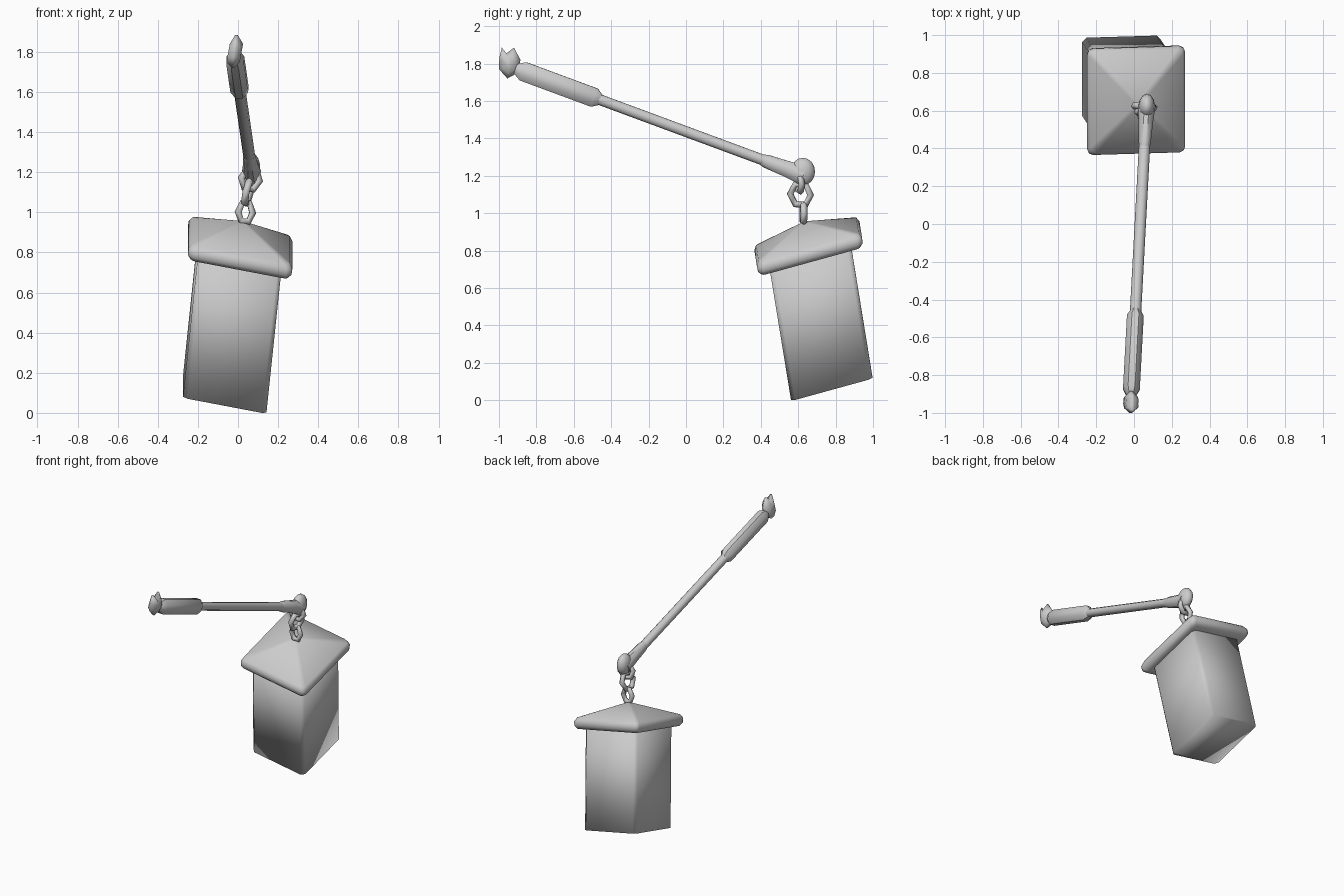
import bpy, bmesh, math
from mathutils import Matrix, Vector

old = bpy.data.objects.get("Cube")
if old:
    bpy.data.objects.remove(old)

grey = bpy.data.materials.new("light_grey")
grey.use_nodes = True
colour = (0.6, 0.6, 0.6, 1)
grey.diffuse_color = colour
grey.node_tree.nodes["Principled BSDF"].inputs["Base Color"].default_value = colour


def finish(name, bm, smooth_angle=180, inward=False):
    bmesh.ops.recalc_face_normals(bm, faces=bm.faces)
    if inward:
        bmesh.ops.reverse_faces(bm, faces=bm.faces)
    mesh = bpy.data.meshes.new(name)
    bm.to_mesh(mesh)
    bm.free()
    mesh.materials.append(grey)
    obj = bpy.data.objects.new(name, mesh)
    bpy.context.collection.objects.link(obj)
    bpy.ops.object.select_all(action='DESELECT')
    bpy.context.view_layer.objects.active = obj
    obj.select_set(True)
    if smooth_angle >= 180:
        bpy.ops.object.shade_smooth()
    else:
        bpy.ops.object.shade_smooth_by_angle(angle=math.radians(smooth_angle))


def loft(bm, rings):
    """Skin a list of equally long point rings and cap both ends."""
    loops = [[bm.verts.new(p) for p in ring] for ring in rings]
    n = len(loops[0])
    for a, b in zip(loops, loops[1:]):
        for i in range(n):
            j = (i + 1) % n
            bm.faces.new((a[i], a[j], b[j], b[i]))
    bm.faces.new(loops[0])
    bm.faces.new(loops[-1])


def rounded_rect(hx, hy, r, z, steps):
    ring = []
    for k, (sx, sy) in enumerate([(1, 1), (-1, 1), (-1, -1), (1, -1)]):
        for s in range(steps + 1):
            a = math.pi / 2 * (k + s / steps)
            ring.append(Vector((sx * (hx - r) + r * math.cos(a),
                                sy * (hy - r) + r * math.sin(a), z)))
    return ring


# Swinging box: slightly skewed local frame standing on its bottom centre
frame = Matrix(((1, 0, 0.105, -0.066),
                (0.03, 1, -0.163, 0.774),
                (-0.19, 0.275, 1, 0.095),
                (0, 0, 0, 1)))


def box_part(name, levels, steps, inward=False):
    bm = bmesh.new()
    loft(bm, [rounded_rect(*level, steps) for level in levels])
    bm.transform(frame)
    finish(name, bm, inward=inward)


# The body is a shell whose faces look inward
box_part("box_body", [(0.208, 0.218, 0.022, 0), (0.208, 0.218, 0.022, 0.72)], 1, True)
box_part("box_lid", [
    (0.21, 0.225, 0.02, 0.688),
    (0.242, 0.262, 0.025, 0.69),
    (0.258, 0.28, 0.03, 0.711),
    (0.259, 0.281, 0.03, 0.741),
    (0.245, 0.268, 0.03, 0.766),
    (0.012, 0.012, 0.01, 0.858)], 2)


# Handle: turned sections along one sloping axis, placed by their y position
def on_axis(y):
    return Vector((-0.018 + 0.054 * (y + 0.95), y, 1.61 - 0.37 * (y + 0.47)))


axis = (on_axis(1) - on_axis(0)).normalized()
turn = axis.to_track_quat('Z', 'X')


def turned(name, profile, sides, width=1.0):
    bm = bmesh.new()
    rings = []
    for y, r in profile:
        ring = []
        for i in range(sides):
            a = math.tau * (i + 0.5) / sides
            offset = turn @ Vector((r * math.cos(a), r * math.sin(a), 0))
            offset.x *= width
            ring.append(on_axis(y) + offset)
        rings.append(ring)
    loft(bm, rings)
    finish(name, bm, 40)


turned("grip", [(-0.91, 0.03), (-0.87, 0.056), (-0.49, 0.056), (-0.455, 0.03)], 8, 0.86)
turned("shaft", [(-0.47, 0.03), (0.43, 0.03)], 10)
turned("collar", [(0.4, 0.029), (0.43, 0.038), (0.54, 0.045), (0.63, 0.056)], 10, 0.85)

# Flattened knob at the far end of the handle
bm = bmesh.new()
bmesh.ops.create_uvsphere(bm, u_segments=12, v_segments=8, radius=1,
                          matrix=Matrix.LocRotScale(Vector((0.068, 0.625, 1.222)),
                                                    None, Vector((0.043, 0.065, 0.074))))
finish("knob", bm)

# Notched pommel: an outline widened in the middle
outline = [(-0.985, 1.885), (-0.96, 1.855), (-0.92, 1.885), (-0.885, 1.82),
           (-0.9, 1.75), (-0.955, 1.72), (-1, 1.77), (-0.998, 1.83)]
centre = on_axis(-0.945)
bm = bmesh.new()
rings = []
for dx, s in [(-0.033, 0.55), (-0.006, 1), (0.006, 1), (0.033, 0.55)]:
    rings.append([Vector((centre.x + dx + 0.1 * (z - centre.z),
                          centre.y + (y - centre.y) * s,
                          centre.z + (z - centre.z) * s)) for y, z in outline])
loft(bm, rings)
finish("pommel", bm)


# Chain: faceted links, alternately turned, tilted in their own plane
def link(name, place, half_width, half_height, yaw, lean):
    sides, tube, r = 6, 5, 0.019
    bm = bmesh.new()
    loops = []
    for i in range(sides):
        a = math.tau * (i + 0.5) / sides + math.pi / 6
        out = Vector((math.cos(a), 0, math.sin(a)))
        mid = Vector((out.x * (half_width - r), 0, out.z * (half_height - r)))
        loops.append([bm.verts.new(mid + out * r * math.cos(b) + Vector((0, r * math.sin(b), 0)))
                      for b in (math.tau * k / tube for k in range(tube))])
    for i in range(sides):
        p, q = loops[i], loops[(i + 1) % sides]
        for k in range(tube):
            m = (k + 1) % tube
            bm.faces.new((p[k], p[m], q[m], q[k]))
    bm.transform(Matrix.Translation(place) @ Matrix.Rotation(math.radians(lean), 4, 'Y')
                 @ Matrix.Rotation(math.radians(yaw), 4, 'Z'))
    finish(name, bm)


link("upper_link", (0.062, 0.605, 1.165), 0.066, 0.072, 15, 10)
link("middle_link", (0.05, 0.612, 1.1), 0.074, 0.082, 80, 12)
link("lower_link", (0.037, 0.628, 1.0), 0.054, 0.07, 5, 3)
